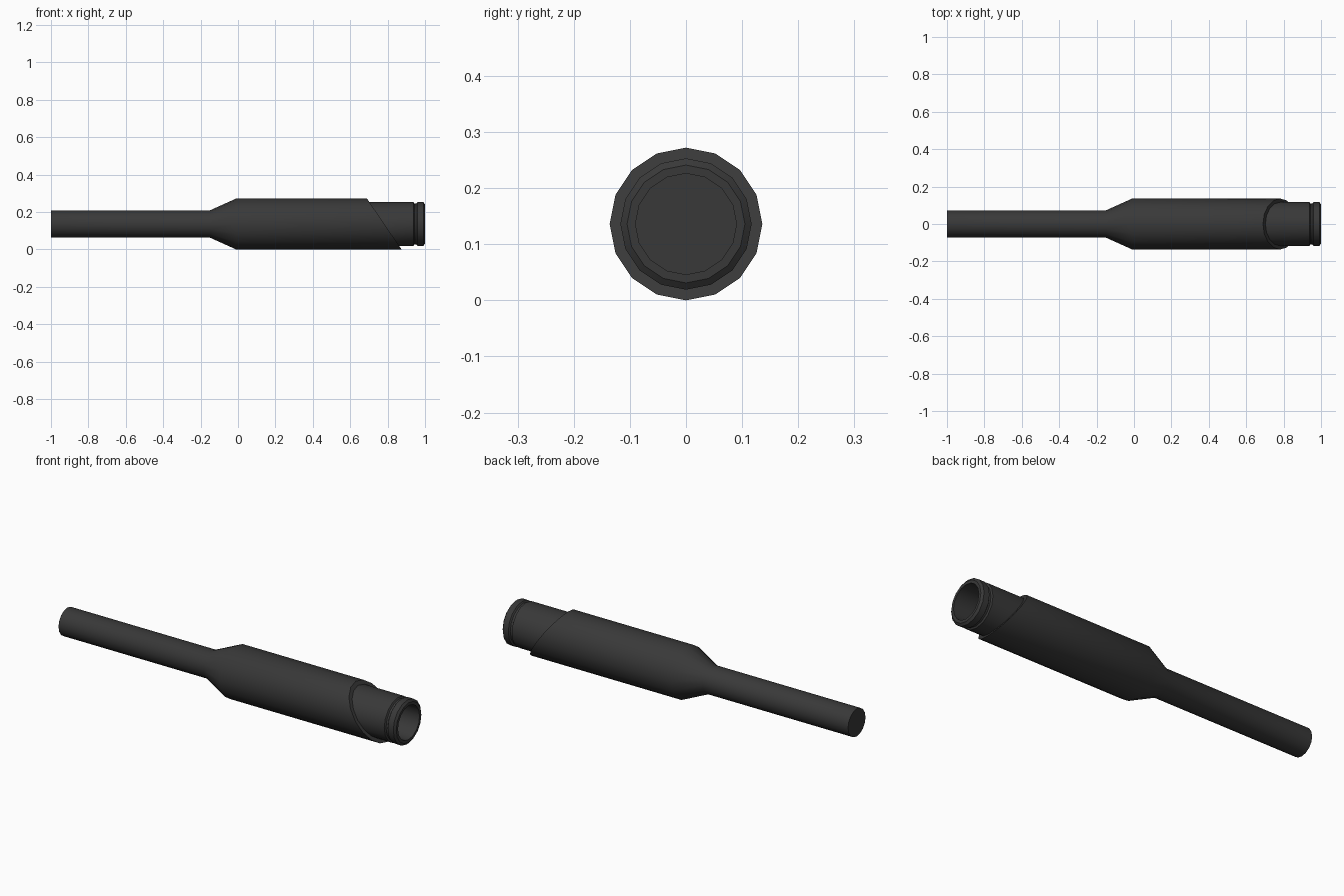
import bpy, bmesh, math

if "Cube" in bpy.data.objects:
    bpy.data.objects.remove(bpy.data.objects["Cube"])

SIDES = 16
AXIS_Z = 0.136
SLANT = 0.68  # lean of the cut sleeve end

dark = bpy.data.materials.new("dark_metal")
dark.diffuse_color = (0.04, 0.04, 0.04, 1)
dark.use_nodes = True
dark.node_tree.nodes["Principled BSDF"].inputs["Base Color"].default_value = dark.diffuse_color


def lathe_x(name, profile):
    """Spin (x, radius, slant) points round the x axis and cap both ends."""
    bm = bmesh.new()
    rings = []
    for x, r, slant in profile:
        ring = []
        for i in range(SIDES):
            a = 2 * math.pi * i / SIDES
            up = r * math.cos(a)
            ring.append(bm.verts.new((x - slant * up, r * math.sin(a), AXIS_Z + up)))
        rings.append(ring)
    for a, b in zip(rings, rings[1:]):
        for i in range(SIDES):
            j = (i + 1) % SIDES
            bm.faces.new((a[i], a[j], b[j], b[i]))
    bm.faces.new(rings[0])
    bm.faces.new(rings[-1])
    bmesh.ops.recalc_face_normals(bm, faces=bm.faces[:])
    mesh = bpy.data.meshes.new(name)
    bm.to_mesh(mesh)
    bm.free()
    obj = bpy.data.objects.new(name, mesh)
    bpy.context.collection.objects.link(obj)
    mesh.materials.append(dark)
    bpy.ops.object.select_all(action='DESELECT')
    obj.select_set(True)
    bpy.context.view_layer.objects.active = obj
    bpy.ops.object.shade_smooth_by_angle(angle=math.radians(30))
    return obj


lathe_x("tapered_barrel", [
    # thin rod, flare and thick sleeve
    (-1.0, 0.073, 0), (-0.15, 0.073, 0), (-0.01, 0.136, 0),
    # slanted sleeve end, stepping down to the inner tube
    (0.782, 0.136, SLANT), (0.782, 0.117, SLANT),
    # groove behind the lip
    (0.938, 0.117, 0), (0.943, 0.109, 0), (0.953, 0.109, 0), (0.959, 0.117, 0),
    # chamfered lip and open bore
    (0.991, 0.117, 0), (1.0, 0.105, 0), (1.0, 0.090, 0), (0.75, 0.090, 0),
])
